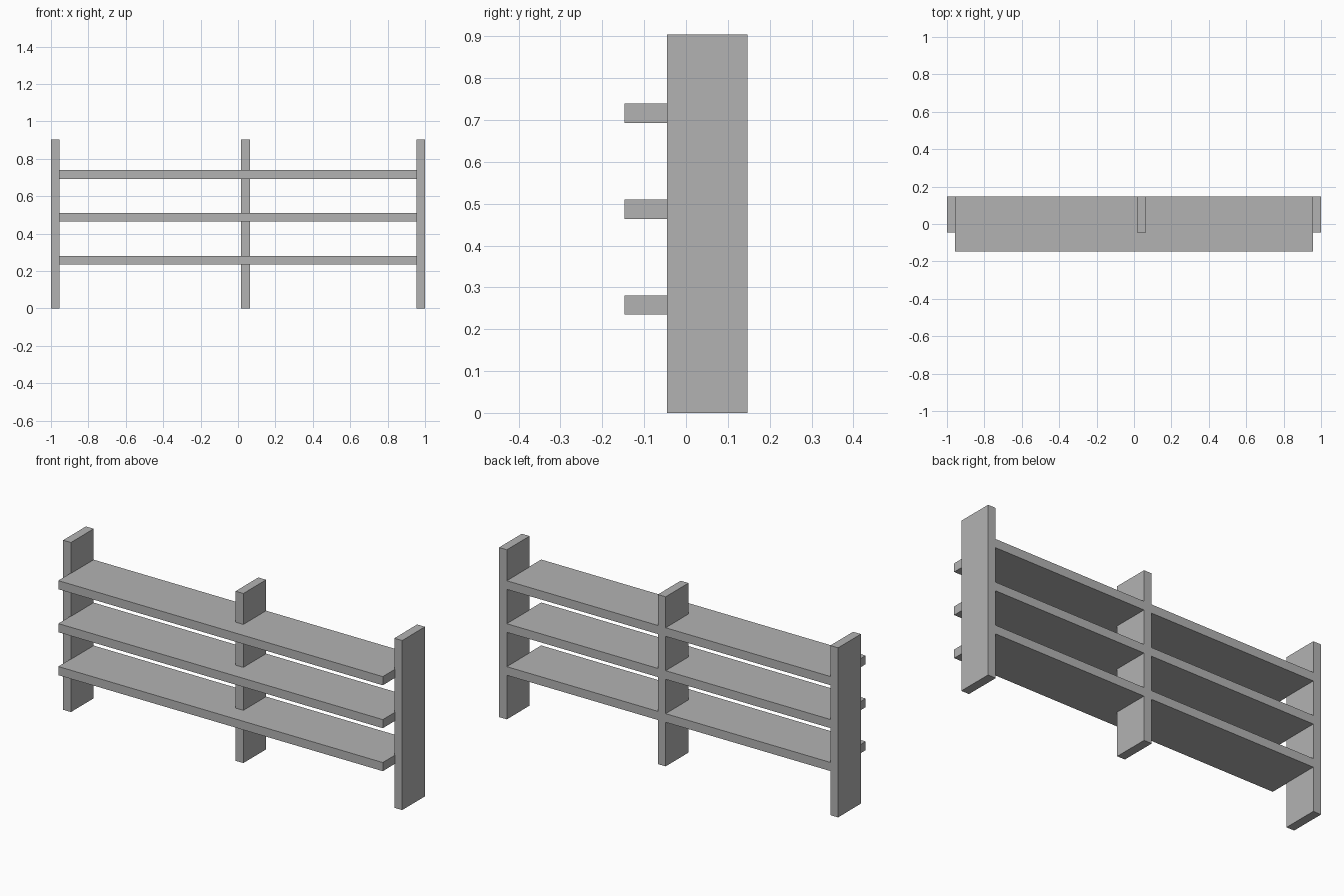
import bpy
import bmesh
from mathutils import Matrix, Vector

cube = bpy.data.objects.get("Cube")
if cube:
    bpy.data.objects.remove(cube, do_unlink=True)

# Single plain grey finish
GREY = (0.45, 0.45, 0.45, 1.0)
grey = bpy.data.materials.new("plain_grey")
grey.use_nodes = True
grey.diffuse_color = GREY
grey.node_tree.nodes["Principled BSDF"].inputs["Base Color"].default_value = GREY


def board(name, low, high):
    """Flat-faced box between two opposite corners."""
    low, high = Vector(low), Vector(high)
    bm = bmesh.new()
    bmesh.ops.create_cube(bm, size=1.0)
    bmesh.ops.transform(
        bm, verts=bm.verts,
        matrix=Matrix.Translation((low + high) / 2) @ Matrix.Diagonal((*(high - low), 1)))
    mesh = bpy.data.meshes.new(name)
    bm.to_mesh(mesh)
    bm.free()
    mesh.materials.append(grey)
    obj = bpy.data.objects.new(name, mesh)
    bpy.context.collection.objects.link(obj)
    return obj


THICK = 0.046
HEIGHT = 0.904
BACK = 0.147
SHELF_FRONT = -0.147
UPRIGHT_FRONT = -0.045

# Uprights: two ends and an off-centre divider
for name, x in (("right_upright", -1.0),
                ("middle_upright", 0.017),
                ("left_upright", 1.0 - THICK)):
    board(name, (x, UPRIGHT_FRONT, 0), (x + THICK, BACK, HEIGHT))

# Shelves, flush with the uprights at the back and projecting at the front
half_span = 0.957
for name, z in (("lower_shelf", 0.235),
                ("middle_shelf", 0.464),
                ("upper_shelf", 0.693)):
    board(name, (-half_span, SHELF_FRONT, z), (half_span, BACK, z + THICK))
